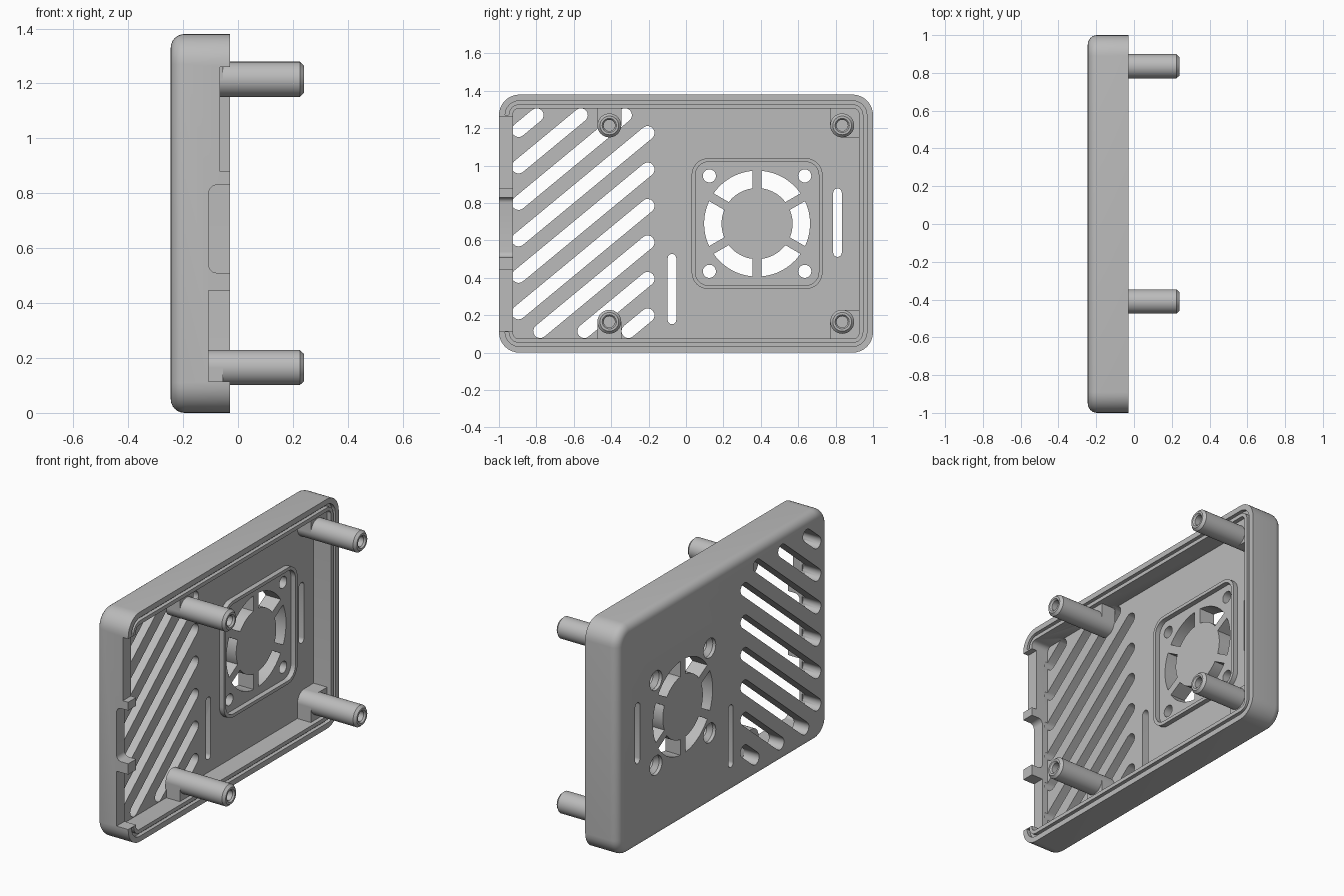
import bpy, bmesh
from math import sin, cos, pi, radians, atan2, asin

cube = bpy.data.objects.get("Cube")
if cube:
    bpy.data.objects.remove(cube, do_unlink=True)

grey = bpy.data.materials.new("plain grey")
grey.use_nodes = True
grey.diffuse_color = (0.5, 0.5, 0.5, 1)
grey.node_tree.nodes["Principled BSDF"].inputs["Base Color"].default_value = (0.5, 0.5, 0.5, 1)

BACK, FLOOR, RIM = -0.245, -0.145, -0.03
HEIGHT, MID = 1.38, 0.69


# Outlines in the y-z plane
def arc(cy, cz, r, a0, a1, n):
    return [(cy + r * cos(a0 + (a1 - a0) * i / n), cz + r * sin(a0 + (a1 - a0) * i / n))
            for i in range(n + 1)]


def circle(cy, cz, r, n=32):
    return arc(cy, cz, r, 0, 2 * pi, n)[:-1]


def rounded(y0, y1, z0, z1, r, n=8):
    return (arc(y0 + r, z0 + r, r, pi, 1.5 * pi, n) + arc(y1 - r, z0 + r, r, 1.5 * pi, 2 * pi, n)
            + arc(y1 - r, z1 - r, r, 0, pi / 2, n) + arc(y0 + r, z1 - r, r, pi / 2, pi, n))


def inset_case(d, r):
    return rounded(-1 + d, 1 - d, d, HEIGHT - d, r)


def slot(ya, za, yb, zb, r):
    a = atan2(zb - za, yb - ya)
    return arc(ya, za, r, a + pi / 2, a + 1.5 * pi, 8) + arc(yb, zb, r, a - pi / 2, a + pi / 2, 8)


# Solids lofted along x from a list of (x, outline) sections
def loft(bm, sections):
    rings = [[bm.verts.new((x, y, z)) for y, z in pts] for x, pts in sections]
    n = len(rings[0])
    for a, b in zip(rings, rings[1:]):
        for i in range(n):
            bm.faces.new((a[i], a[(i + 1) % n], b[(i + 1) % n], b[i]))
    bm.faces.new(rings[0][::-1])
    bm.faces.new(rings[-1])


def make(name, solids):
    bm = bmesh.new()
    for s in solids:
        loft(bm, s)
    bmesh.ops.recalc_face_normals(bm, faces=bm.faces)
    me = bpy.data.meshes.new(name)
    bm.to_mesh(me)
    bm.free()
    me.materials.append(grey)
    ob = bpy.data.objects.new(name, me)
    bpy.context.collection.objects.link(ob)
    return ob


def prism(x0, x1, pts):
    return [(x0, pts), (x1, pts)]


def box(x0, x1, y0, y1, z0, z1):
    return prism(x0, x1, [(y0, z0), (y1, z0), (y1, z1), (y0, z1)])


def activate(ob):
    bpy.ops.object.select_all(action='DESELECT')
    ob.select_set(True)
    bpy.context.view_layer.objects.active = ob


def cut(ob, solids):
    tool = make("cutter", solids)
    tool.hide_render = True
    mod = ob.modifiers.new("cut", 'BOOLEAN')
    mod.operation, mod.solver, mod.object = 'DIFFERENCE', 'EXACT', tool
    activate(ob)
    bpy.ops.object.modifier_apply(modifier=mod.name)
    bpy.data.objects.remove(tool, do_unlink=True)


def smooth(ob):
    activate(ob)
    bpy.ops.object.shade_smooth_by_angle(angle=radians(30))


# Shell with a rounded back edge
fillet, corner = 0.05, 0.11
sections = []
for i in range(7):
    a = i / 6 * pi / 2
    d = fillet * (1 - sin(a))
    sections.append((BACK + fillet * (1 - cos(a)), inset_case(d, corner - d)))
case = make("case_shell", [sections + [(RIM, inset_case(0, corner))]])
cut(case, [prism(FLOOR, 0.1, inset_case(0.075, 0.03))])

# Groove in the rim, open along the connector side
cut(case, [prism(RIM - 0.022, 0.1, inset_case(0.033, 0.077) + inset_case(0.052, 0.058)[::-1])])

# Connector openings in the front wall
DEEP = -0.107
r = 0.03
middle = [(DEEP + r * (1 - sin(i / 6 * pi / 2)), r * (1 - cos(i / 6 * pi / 2))) for i in range(7)]
middle = [(x, [(-1.1, 0.51 + r - d), (-0.92, 0.51 + r - d), (-0.92, 0.83 - r + d), (-1.1, 0.83 - r + d)])
          for x, d in [(DEEP + r * (1 - cos(i / 6 * pi / 2)), r * sin(i / 6 * pi / 2)) for i in range(7)]]
middle.append((0.1, middle[-1][1]))
cut(case, [box(DEEP, 0.1, -1.1, -0.92, 0.115, 0.445), middle,
           box(-0.065, 0.1, -1.1, -0.92, 0.88, 1.26)])

# Diagonal vents, clipped to a rectangle
X0, X1 = BACK - 0.1, FLOOR + 0.02
slope, yl, yr, zl, zh = 0.826, -0.895, -0.205, 0.115, 1.27
holes = []
for i in range(-3, 6):
    z = 0.215 + 0.195 * i
    ya = max(yl, yl + (zl - z) / slope)
    yb = min(yr, yl + (zh - z) / slope)
    holes.append(prism(X0, X1, slot(ya, z + (ya - yl) * slope, yb, z + (yb - yl) * slope, 0.037)))

# Two upright slots
holes.append(prism(X0, X1, slot(-0.075, 0.175, -0.075, 0.505, 0.023)))
holes.append(prism(X0, X1, slot(0.81, 0.535, 0.81, 0.855, 0.023)))

# Fan openings between six spokes
FY, FZ, RI, RO = 0.38, MID, 0.19, 0.283
for k in range(6):
    a = pi / 2 + k * pi / 3
    gi, go = asin(0.024 / RI), asin(0.024 / RO)
    holes.append(prism(X0, X1, arc(FY, FZ, RO, a + go, a + pi / 3 - go, 12)
                       + arc(FY, FZ, RI, a + pi / 3 - gi, a + gi, 12)))

# Fan screw holes, countersunk from the back
for sy in (-1, 1):
    for sz in (-1, 1):
        y, z = FY + sy * 0.255, FZ + sz * 0.255
        wide, thin = circle(y, z, 0.058), circle(y, z, 0.035)
        holes.append([(X0, wide), (BACK + 0.02, wide), (BACK + 0.045, thin), (X1, thin)])
cut(case, holes)
smooth(case)

# Raised frame around the fan
frame = make("fan_frame", [prism(FLOOR - 0.005, FLOOR + 0.03, rounded(0.03, 0.73, 0.34, 1.04, 0.09))])
cut(frame, [prism(-0.3, 0.1, rounded(0.05, 0.71, 0.36, 1.02, 0.07))])
smooth(frame)

# Screw posts with their supports against the walls
R = 0.064
TOP = -0.055
for side, y in (("front", -0.41), ("back", 0.835)):
    for level, z in (("lower", 0.165), ("upper", HEIGHT - 0.165)):
        post = make(f"{level}_{side}_post", [[
            (x, circle(y, z, rad)) for x, rad in
            ((FLOOR - 0.005, R), (0.225, R), (0.24, 0.05), (0.24, 0.038), (0.23, 0.03), (0.0, 0.03))]])
        smooth(post)
        low = level == "lower"
        wall = 0.07 if low else HEIGHT - 0.07
        z0, z1 = min(z, wall), max(z, wall)
        blocks = [box(FLOOR - 0.005, TOP, y - R, y + R, z0, z1)]
        if side == "back":
            inner = z + R if low else z - R
            blocks.append(box(FLOOR - 0.005, TOP, y, 0.93, min(inner, wall), max(inner, wall)))
        make(f"{level}_{side}_post_support", blocks)
